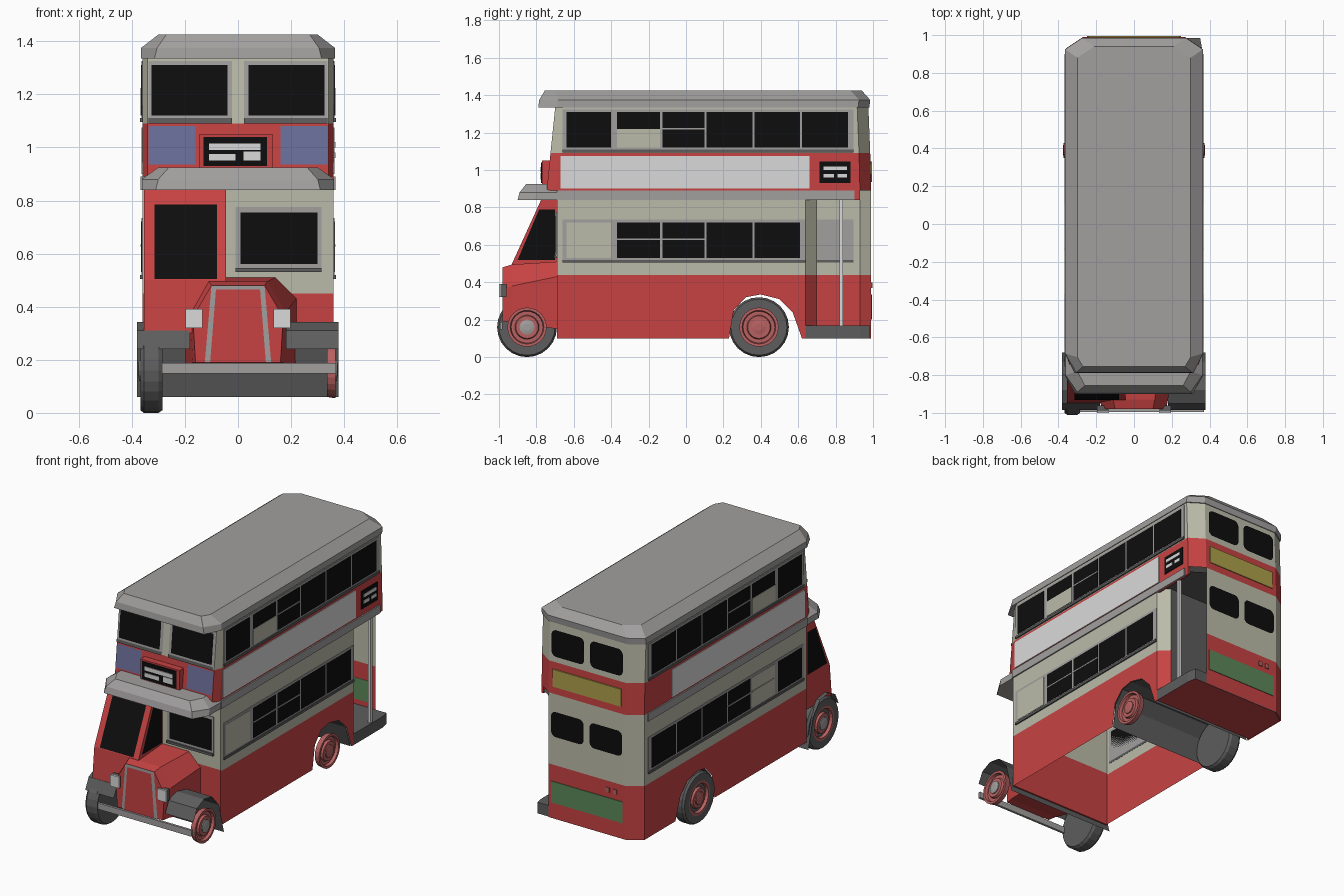
import bpy, bmesh, math
from mathutils import Vector

if "Cube" in bpy.data.objects:
    bpy.data.objects.remove(bpy.data.objects["Cube"])

COLS = {
    "red": (0.57, 0.055, 0.055), "cream": (0.50, 0.50, 0.40), "roof_grey": (0.36, 0.35, 0.345),
    "black": (0.004, 0.004, 0.004), "dark_grey": (0.11, 0.11, 0.11), "white": (0.70, 0.70, 0.70),
    "blue": (0.15, 0.16, 0.33), "yellow": (0.42, 0.35, 0.07), "green": (0.11, 0.25, 0.10),
    "wheel_red": (0.48, 0.12, 0.12)}
MATS = {}
for n, c in COLS.items():
    MATS[n] = bpy.data.materials.new(n)
    MATS[n].diffuse_color = (*c, 1)


def mesh(name, verts, faces, mats, idx=None, fix=True):
    me = bpy.data.meshes.new(name)
    me.from_pydata([tuple(v) for v in verts], [], faces)
    for m in mats:
        me.materials.append(MATS[m])
    if idx:
        for p, i in zip(me.polygons, idx):
            p.material_index = i
    if fix:
        bm = bmesh.new()
        bm.from_mesh(me)
        bmesh.ops.recalc_face_normals(bm, faces=bm.faces)
        bm.to_mesh(me)
        bm.free()
    ob = bpy.data.objects.new(name, me)
    bpy.context.collection.objects.link(ob)
    return ob


def poly(name, pts, mat, out):
    """Flat polygon facing the direction out."""
    pts = [Vector(p) for p in pts]
    n = Vector((0, 0, 0))
    for a, b in zip(pts, pts[1:] + pts[:1]):
        n += a.cross(b)
    if n.dot(Vector(out)) < 0:
        pts.reverse()
    return mesh(name, pts, [range(len(pts))], [mat], fix=False)


def box(name, x0, x1, y0, y1, z0, z1, mat):
    v = [(x, y, z) for x in (x0, x1) for y in (y0, y1) for z in (z0, z1)]
    f = [(0, 1, 3, 2), (4, 6, 7, 5), (0, 4, 5, 1), (2, 3, 7, 6), (0, 2, 6, 4), (1, 5, 7, 3)]
    return mesh(name, v, f, [mat])


def loft(name, rings, bands, bottom=None, top=None, skip=()):
    """Closed rings joined by bands, one colour per band."""
    n, mats = len(rings[0]), list(dict.fromkeys(bands + [m for m in (bottom, top) if m]))
    v, f, idx = [p for r in rings for p in r], [], []
    for k, m in enumerate(bands):
        for i in range(n):
            if i in skip:
                continue
            j = (i + 1) % n
            f.append((k * n + i, k * n + j, (k + 1) * n + j, (k + 1) * n + i))
            idx.append(mats.index(m))
    for m, k in ((bottom, 0), (top, len(rings) - 1)):
        if m:
            f.append(tuple(range(k * n, k * n + n)))
            idx.append(mats.index(m))
    return mesh(name, v, f, mats, idx)


def plan(z, w, f, b, c=0.02, d=0.05, rx=0.09, ry=0.06):
    """Deck outline with cut corners."""
    return [(-w + c, f, z), (w - c, f, z), (w, f + d, z), (w, b - ry, z),
            (w - rx, b, z), (-w + rx, b, z), (-w, b - ry, z), (-w, f + d, z)]


def strip(name, path, x0, x1, mat):
    n = len(path)
    v = [(x, y, z) for x in (x0, x1) for y, z in path]
    return mesh(name, v, [(i, i + 1, n + i + 1, n + i) for i in range(n - 1)], [mat])


def lathe(name, prof, y, z, mat, n=24):
    """Turn (x, radius) points around an axle along x."""
    rings = [[(x, y + r * math.cos(2 * math.pi * i / n), z + r * math.sin(2 * math.pi * i / n))
              for i in range(n)] for x, r in prof]
    return loft(name, rings, [mat] * (len(prof) - 1), mat, mat)


def side(name, s, y0, y1, z0, z1, mat, lift=0.003):
    a, b = sorted((s * 0.359, s * (0.36 + lift)))
    return box(name, a, b, y0, y1, z0, z1, mat)


def front_y(z):
    return -0.745 + (z - 0.89) * 0.045 / 0.44


def front(name, x0, x1, z0, z1, mat, lift=0.003):
    pts = [(x, front_y(z) - lift, z) for x, z in ((x0, z0), (x1, z0), (x1, z1), (x0, z1))]
    return poly(name, pts, mat, (0, -1, 0))


# upper deck and roof
loft("upper_deck", [plan(0.89, 0.36, front_y(0.89), 0.99), plan(1.09, 0.36, front_y(1.09), 0.985),
                    plan(1.34, 0.36, front_y(1.34), 0.975)], ["red", "cream"])
loft("roof", [plan(1.335, 0.365, -0.79, 0.98, 0.05, 0.1), plan(1.375, 0.365, -0.785, 0.985, 0.06, 0.1),
              plan(1.425, 0.30, -0.755, 0.94, 0.03, 0.05)], ["roof_grey"] * 2, "roof_grey", "roof_grey")

# canopy above the cab
def hood(z, f, m, a, w):
    return [(-a, f, z), (a, f, z), (w, m, z), (w, -0.68, z), (-w, -0.68, z), (-w, m, z)]
loft("front_canopy", [hood(0.84, -0.90, -0.81, 0.31, 0.362), hood(0.88, -0.89, -0.80, 0.30, 0.362),
                      hood(0.925, -0.855, -0.78, 0.26, 0.30)], ["roof_grey"] * 2, "roof_grey", "roof_grey")
poly("deck_floor", plan(0.86, 0.355, -0.69, 0.985), "dark_grey", (0, 0, -1))

# lower deck: rear wall, side panels, arched skirts
loft("rear_wall", [plan(0.10, 0.36, -0.69, 0.99), plan(0.44, 0.36, -0.69, 0.99),
                   plan(0.89, 0.36, -0.69, 0.99)], ["red", "cream"], skip=(0, 1, 2, 3, 6, 7))
arch = [(0.23, 0.10), (0.255, 0.25), (0.32, 0.32), (0.40, 0.335), (0.50, 0.31), (0.57, 0.24), (0.62, 0.10)]
for s, end in ((1, 0.64), (-1, 0.93)):
    skirt = [(-0.69, 0.10)] + arch + [(end, 0.10), (end, 0.44), (-0.69, 0.44)]
    poly("side_skirt", [(s * 0.36, y, z) for y, z in skirt], "red", (s, 0, 0))
    poly("side_panel", [(s * 0.36, y, z) for y, z in
         ((-0.69, 0.44), (end, 0.44), (end, 0.89), (-0.69, 0.89))], "cream", (s, 0, 0))
    side("waist_band", s, -0.69, 0.90, 0.84, 0.89, "roof_grey", 0.008)
box("door_header", 0.345, 0.36, 0.64, 0.93, 0.84, 0.89, "red")
strip("rear_wheel_tunnel", arch, -0.355, 0.355, "dark_grey")

# entrance platform with pole
loft("platform", [[(-0.27, 0.985, z), (-0.355, 0.925, z), (-0.355, 0.64, z), (0.36, 0.64, z),
                   (0.36, 0.93, z), (0.35, 0.985, z)] for z in (0.10, 0.17)], ["dark_grey"], "red", "dark_grey")
box("grab_pole", 0.335, 0.355, 0.82, 0.84, 0.17, 0.86, "white")
for z0, z1, m in ((0.17, 0.44, "red"), (0.44, 0.86, "cream")):
    poly("door_jamb", [(0.36, 0.64, z0), (0.30, 0.70, z0), (0.30, 0.70, z1), (0.36, 0.64, z1)], m, (1, 1, 0))
box("saloon_bulkhead", -0.35, 0.30, 0.69, 0.70, 0.17, 0.86, "dark_grey")

# front bulkhead and its window
box("bulkhead_lower", -0.36, 0.36, -0.69, -0.68, 0.10, 0.45, "red")
box("bulkhead_upper", -0.36, 0.36, -0.69, -0.68, 0.45, 0.86, "cream")
box("bulkhead_window_frame", -0.01, 0.315, -0.695, -0.69, 0.54, 0.775, "roof_grey")
box("bulkhead_window", 0.01, 0.30, -0.698, -0.69, 0.56, 0.755, "black")
box("bulkhead_sill", -0.01, 0.315, -0.705, -0.69, 0.53, 0.545, "dark_grey")

# side windows, adverts and signs
BAYS = [(-0.64, -0.40), (-0.37, -0.14), (-0.125, 0.10), (0.11, 0.355), (0.365, 0.61), (0.62, 0.865)]
def window_row(s, z0, z1, bays, blank, full):
    side("window_frame", s, bays[0][0] - 0.02, bays[-1][1] + 0.03, z0 - 0.01, z1 + 0.015, "roof_grey")
    side("window_sill", s, bays[0][0] - 0.02, bays[-1][1] + 0.03, z0 - 0.025, z0 - 0.01, "dark_grey", 0.009)
    for i, (a, b) in enumerate(bays):
        mid = z0 + (z1 - z0) * 0.53
        side("window_pane", s, a, b, z0, z1, "cream" if i == blank and full else "black", 0.005)
        if i == blank and not full:
            side("window_blind", s, a, b, z0, mid, "cream", 0.007)
        elif i in (1, 2):
            side("window_bar", s, a, b, mid - 0.004, mid + 0.004, "roof_grey", 0.007)
for s in (1, -1):
    window_row(s, 1.12, 1.31, BAYS, 1, False)
    side("advert_panel", s, -0.67, 0.66, 0.90, 1.075, "white", 0.004)
window_row(1, 0.53, 0.72, BAYS[:5], 0, True)
window_row(-1, 0.53, 0.72, BAYS, 1, True)
side("route_sign", 1, 0.715, 0.88, 0.93, 1.045, "black", 0.004)
for a, b, z in ((0.735, 0.86, 1.0), (0.735, 0.79, 0.96), (0.81, 0.86, 0.96)):
    side("route_bar", 1, a, b, z, z + 0.02, "white", 0.007)

# upper front windows, blue panels and destination box
for s in (1, -1):
    front("front_frame", *sorted((s * 0.022, s * 0.338)), 1.10, 1.325, "roof_grey")
    front("front_window", *sorted((s * 0.04, s * 0.325)), 1.12, 1.31, "black", 0.006)
    front("front_sill", *sorted((s * 0.022, s * 0.338)), 1.09, 1.11, "dark_grey", 0.008)
    front("blue_panel", *sorted((s * 0.16, s * 0.338)), 0.935, 1.08, "blue")
box("destination_box", -0.145, 0.13, -0.77, -0.72, 0.91, 1.05, "red")
box("destination_glass", -0.13, 0.11, -0.774, -0.77, 0.93, 1.04, "black")
for a, b, z, h in ((-0.11, 0.085, 0.99, 0.025), (-0.11, -0.01, 0.95, 0.025), (0.02, 0.085, 0.95, 0.035)):
    box("destination_bar", a, b, -0.778, -0.773, z, z + h, "white")

# rear windows with rounded corners, and rear plates
for zc, h, y in ((1.21, 0.085, 0.988), (0.70, 0.08, 0.994)):
    for xc in (-0.135, 0.135):
        pts = []
        for k in range(16):
            a = 2 * math.pi * (k + 0.5) / 16
            cx, cz = math.copysign(0.08, math.cos(a)), math.copysign(h - 0.035, math.sin(a))
            pts.append((xc + cx + 0.035 * math.cos(a), y, zc + cz + 0.035 * math.sin(a)))
        poly("rear_window", pts, "black", (0, 1, 0))
box("rear_advert", -0.24, 0.24, 0.985, 0.994, 0.935, 1.045, "yellow")
box("rear_lower_panel", -0.25, 0.25, 0.988, 0.994, 0.20, 0.335, "green")
for x in (-0.16, -0.21):
    box("rear_lamp", x, x + 0.025, 0.988, 0.996, 0.37, 0.40, "wheel_red")

# driver's cab with sloping windscreen
cab = [(-0.69, 0.30), (-0.95, 0.30), (-0.93, 0.50), (-0.775, 0.84), (-0.69, 0.84)]
loft("cab", [[(x, y, z) for y, z in cab] for x in (-0.355, -0.045)], ["red"], "red", "red")
poly("windscreen", [(x, -0.934 + (z - 0.5) * 0.155 / 0.34, z) for x, z in
     ((-0.315, 0.505), (-0.08, 0.505), (-0.08, 0.785), (-0.315, 0.785))], "black", (0, -1, 0))
for x, o in ((-0.041, 1), (-0.359, -1)):
    poly("cab_side_window", [(x, -0.90, 0.52), (x, -0.70, 0.52), (x, -0.70, 0.79), (x, -0.785, 0.79)],
         "black", (o, 0, 0))

# bonnet, radiator, headlamps, bumper
def bonnet(y, pts):
    return [(x, y, z) for x, z in pts]
loft("bonnet", [bonnet(-0.98, [(-.16, .19), (-.17, .36), (-.10, .48), (.10, .48), (.17, .36), (.16, .19)]),
                bonnet(-0.93, [(-.17, .19), (-.18, .38), (-.11, .495), (.11, .495), (.18, .38), (.17, .19)]),
                bonnet(-0.69, [(-.20, .15), (-.21, .42), (-.12, .51), (.14, .51), (.22, .43), (.22, .15)])],
     ["red", "red"], "red", "red")
for nm, a, b, z0, z1, y, m in (("radiator_frame", .125, .10, .19, .48, -.984, "roof_grey"),
                               ("radiator_core", .105, .083, .19, .465, -.988, "red")):
    poly(nm, [(-a, y, z0), (a, y, z0), (b, y, z1), (-b, y, z1)], m, (0, -1, 0))
for x in (-0.165, 0.165):
    box("headlamp_glass", x - 0.032, x + 0.032, -1.0, -0.992, 0.32, 0.392, "white")
    box("headlamp", x - 0.03, x + 0.03, -0.992, -0.96, 0.322, 0.39, "dark_grey")
box("bumper", -0.29, 0.37, -0.995, -0.98, 0.148, 0.187, "roof_grey")

# front mudguards
guard = [(-0.985, 0.24), (-0.95, 0.31), (-0.88, 0.343), (-0.80, 0.33), (-0.73, 0.25), (-0.68, 0.06)]
strip("mudguard_right", guard, 0.18, 0.378, "dark_grey")
strip("mudguard_left", guard, -0.38, -0.18, "dark_grey")
strip("front_apron", guard[4:], -0.18, 0.18, "dark_grey")

# wheels: tyres on the left, dished discs on both sides
for y in (-0.85, 0.39):
    lathe("tyre", [(-0.285, 0.09), (-0.285, 0.15), (-0.30, 0.16), (-0.355, 0.16), (-0.368, 0.15),
                   (-0.368, 0.105), (-0.35, 0.10)], y, 0.16, "dark_grey")
    for s in (1, -1):
        lathe("wheel_disc", [(s * x, r) for x, r in ((0.335, 0.10), (0.368, 0.105), (0.368, 0.09), (0.35, 0.085),
                             (0.35, 0.065), (0.365, 0.06), (0.365, 0.045))], y, 0.16, "wheel_red")
        lathe("hub_cap", [(s * 0.36, 0.04), (s * 0.372, 0.04), (s * 0.376, 0.02)], y, 0.16,
              "roof_grey" if y < 0 else "wheel_red", 12)

for m in bpy.data.materials:
    if m.users and not m.is_grease_pencil:
        m.use_nodes = True
        m.node_tree.nodes["Principled BSDF"].inputs["Base Color"].default_value = m.diffuse_color
